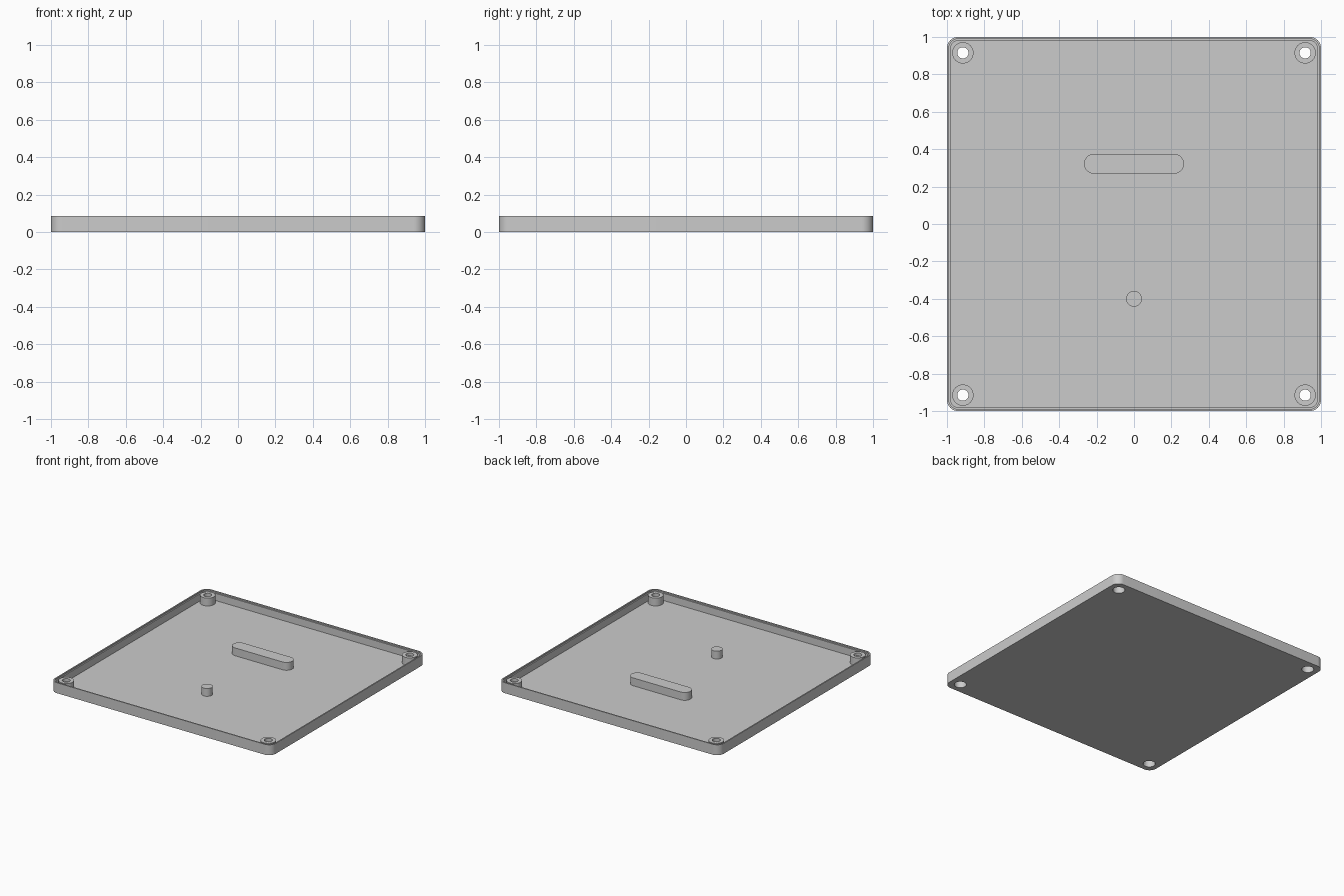
import bpy
import bmesh
from math import cos, sin, pi

if "Cube" in bpy.data.objects:
    bpy.data.objects.remove(bpy.data.objects["Cube"], do_unlink=True)

HEIGHT, FLOOR, POST_TOP = 0.085, 0.016, 0.08
HOLE, BORE, BOSS = 0.03, 0.045, 0.057
BORE_TOP = 0.055
INSET = 0.915

grey = bpy.data.materials.new("plain grey")
grey.use_nodes = True
colour = (0.6, 0.6, 0.6, 1)
grey.diffuse_color = colour
grey.node_tree.nodes["Principled BSDF"].inputs["Base Color"].default_value = colour


def ring(bm, hx, hy, r, z, steps=12):
    """Rounded rectangle loop; becomes a circle or a slot when r fills it."""
    verts = []
    for q, (sx, sy) in enumerate([(1, 1), (-1, 1), (-1, -1), (1, -1)]):
        for i in range(steps + 1):
            a = (q + i / steps) * pi / 2
            verts.append(bm.verts.new((sx * (hx - r) + r * cos(a),
                                       sy * (hy - r) + r * sin(a), z)))
    return verts


def stack(name, rings, cap_first=False, cap_last=False, at=(0, 0)):
    """Skin a sequence of rounded loops (hx, hy, r, z)."""
    bm = bmesh.new()
    loops = [ring(bm, *p) for p in rings]
    for a, b in zip(loops, loops[1:]):
        for i in range(len(a)):
            j = (i + 1) % len(a)
            bm.faces.new((a[i], a[j], b[j], b[i]))
    if cap_first:
        bm.faces.new(loops[0][::-1])
    if cap_last:
        bm.faces.new(loops[-1])
    bmesh.ops.remove_doubles(bm, verts=bm.verts, dist=1e-5)
    mesh = bpy.data.meshes.new(name)
    bm.to_mesh(mesh)
    bm.free()
    mesh.materials.append(grey)
    obj = bpy.data.objects.new(name, mesh)
    obj.location = (at[0], at[1], 0)
    bpy.context.collection.objects.link(obj)
    return obj


def square(half, r, z):
    return (half, half, r, z)


def circle(r, z):
    return (r, r, r, z)


# Tray with rounded corners and a small step inside the rim
tray = stack("tray", [
    square(1, 0.06, 0),
    square(1, 0.06, HEIGHT),
    square(0.99, 0.05, HEIGHT),
    square(0.99, 0.05, HEIGHT - 0.01),
    square(0.98, 0.04, HEIGHT - 0.01),
    square(0.98, 0.04, FLOOR),
], cap_first=True, cap_last=True)
parts = [tray]

# Corner screw bosses, counterbored from below
for side, sx in (("left", 1), ("right", -1)):
    for end, sy in (("front", -1), ("back", 1)):
        spot = (sx * INSET, sy * INSET)
        parts.append(stack(f"{end}_{side}_boss", [
            circle(BOSS, FLOOR), circle(BOSS, POST_TOP),
            circle(HOLE, POST_TOP), circle(HOLE, BORE_TOP),
            circle(BORE, BORE_TOP), circle(BORE, FLOOR)], at=spot))
        cutter = stack(f"{end}_{side}_hole_cutter",
                       [circle(BORE, -0.05), circle(BORE, 0.05)],
                       cap_first=True, cap_last=True, at=spot)
        cutter.hide_render = True
        cutter.hide_set(True)
        cut = tray.modifiers.new("screw hole", 'BOOLEAN')
        cut.operation = 'DIFFERENCE'
        cut.solver = 'EXACT'
        cut.object = cutter

# Long rounded rib and small round peg on the floor
parts.append(stack("rib", [(0.267, 0.053, 0.053, FLOOR),
                           (0.267, 0.053, 0.053, POST_TOP)],
                   cap_last=True, at=(0, 0.322)))
parts.append(stack("peg", [circle(0.042, FLOOR), circle(0.042, POST_TOP)],
                   cap_last=True, at=(0, -0.4)))

# Smooth the curved sides, keep the edges crisp
bpy.ops.object.select_all(action='DESELECT')
for obj in parts:
    obj.select_set(True)
bpy.context.view_layer.objects.active = tray
bpy.ops.object.shade_smooth_by_angle(angle=pi / 6)
